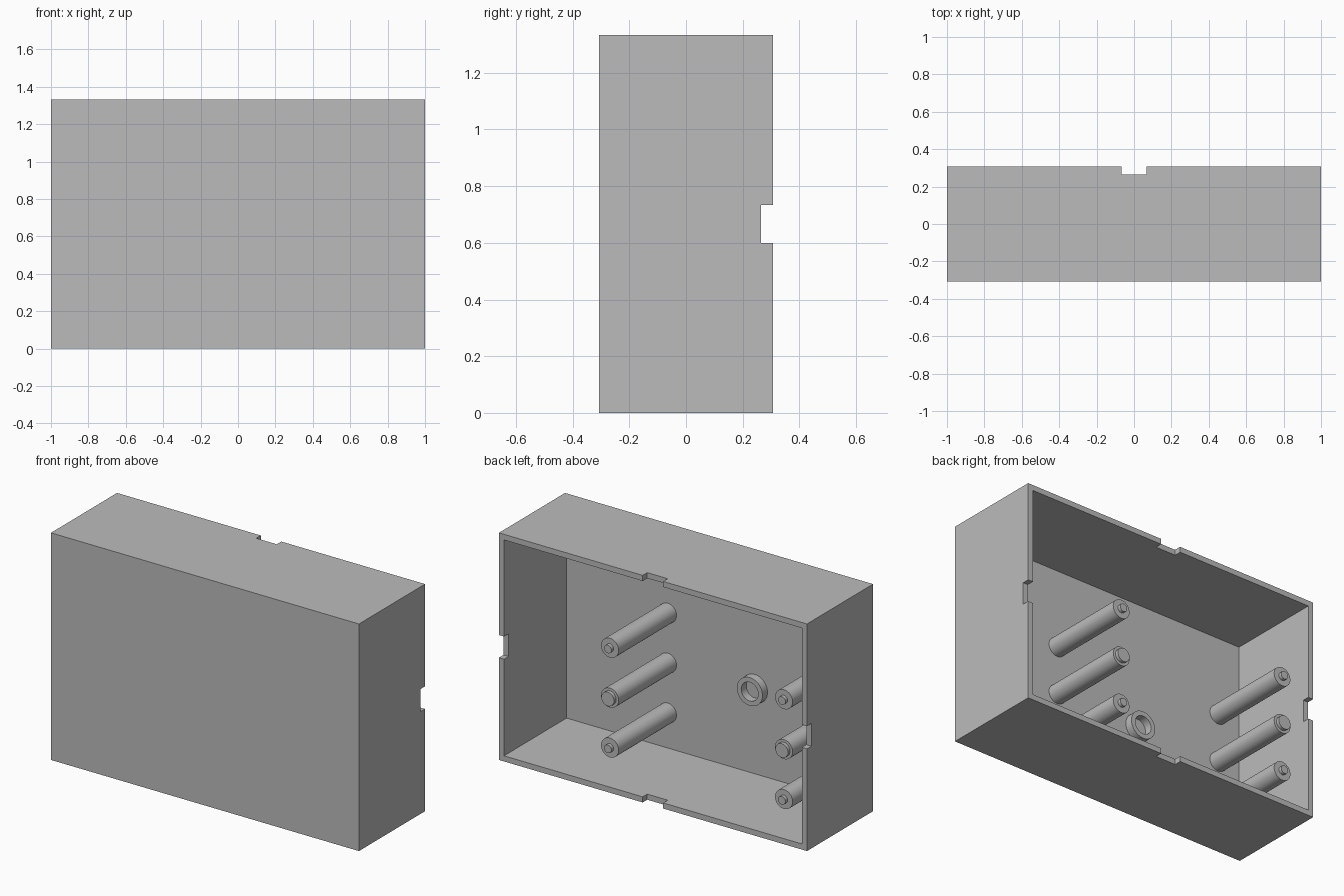
import bpy
import bmesh
import math
from mathutils import Matrix

if "Cube" in bpy.data.objects:
    bpy.data.objects.remove(bpy.data.objects["Cube"])

W, D, H = 2.0, 0.613, 1.333       # outer size
WALL = 0.033
BACK = D / 2                      # open side
FLOOR = -D / 2 + WALL             # inner face of the panel
MID_Z = H / 2
NOTCH_W, NOTCH_D = 0.133, 0.042
POST_END = BACK - 0.043

grey = bpy.data.materials.new("grey_plastic")
grey.diffuse_color = (0.5, 0.5, 0.5, 1)
grey.use_nodes = True
grey.node_tree.nodes["Principled BSDF"].inputs["Base Color"].default_value = grey.diffuse_color


def finish(name, bm):
    mesh = bpy.data.meshes.new(name)
    bmesh.ops.recalc_face_normals(bm, faces=bm.faces)
    bm.to_mesh(mesh)
    bm.free()
    mesh.materials.append(grey)
    obj = bpy.data.objects.new(name, mesh)
    bpy.context.collection.objects.link(obj)
    return obj


def block(name, size, centre):
    bm = bmesh.new()
    bmesh.ops.create_cube(bm, size=1, matrix=Matrix.Translation(centre) @ Matrix.Diagonal((*size, 1)))
    return finish(name, bm)


def lathe(name, profile, x, z, closed=False, steps=40):
    """Spin (radius, y) points about an axis along y through (x, z)."""
    bm = bmesh.new()
    verts = [bm.verts.new((r, y, 0)) for r, y in profile]
    for a, b in zip(verts, verts[1:]):
        bm.edges.new((a, b))
    if closed:
        bm.edges.new((verts[-1], verts[0]))
    bmesh.ops.spin(bm, geom=bm.verts[:] + bm.edges[:], cent=(0, 0, 0), axis=(0, 1, 0),
                   angle=math.tau, steps=steps, use_duplicate=False)
    bmesh.ops.remove_doubles(bm, verts=bm.verts, dist=1e-5)
    bmesh.ops.translate(bm, verts=bm.verts, vec=(x, 0, z))
    obj = finish(name, bm)
    bpy.ops.object.select_all(action='DESELECT')
    obj.select_set(True)
    bpy.context.view_layer.objects.active = obj
    bpy.ops.object.shade_smooth_by_angle(angle=math.radians(30))
    return obj


def cut(target, cutter):
    cutter.hide_render = True
    mod = target.modifiers.new("cut", 'BOOLEAN')
    mod.operation, mod.solver, mod.object = 'DIFFERENCE', 'EXACT', cutter
    bpy.context.view_layer.objects.active = target
    bpy.ops.object.modifier_apply(modifier=mod.name)
    bpy.data.objects.remove(cutter)


# Open housing, with a notch through the middle of each wall
housing = block("housing", (W, D, H), (0, 0, MID_Z))
cut(housing, block("cavity_cutter", (W - 2 * WALL, D, H - 2 * WALL), (0, WALL, MID_Z)))
cut(housing, block("side_notch_cutter", (W + 1, 2 * NOTCH_D, NOTCH_W), (0, BACK, MID_Z)))
cut(housing, block("end_notch_cutter", (NOTCH_W, 2 * NOTCH_D, H + 1), (0, BACK, MID_Z)))

# Two columns of stepped posts; the middle ones have a wider tip
for side, x in (("left", -0.82), ("right", 0.31)):
    for level, z, tip in (("lower", 0.24, 0.024), ("middle", 0.533, 0.041), ("upper", 0.826, 0.024)):
        lathe(f"{side}_{level}_post",
              [(0, FLOOR - 0.005), (0.057, FLOOR - 0.005), (0.057, POST_END),
               (tip, POST_END), (tip, POST_END + 0.02), (0, POST_END + 0.02)], x, z)

# Raised ring between the columns
lathe("ring", [(0.055, FLOOR - 0.005), (0.083, FLOOR - 0.005),
               (0.083, FLOOR + 0.047), (0.055, FLOOR + 0.047)], -0.255, 0.533, closed=True)
